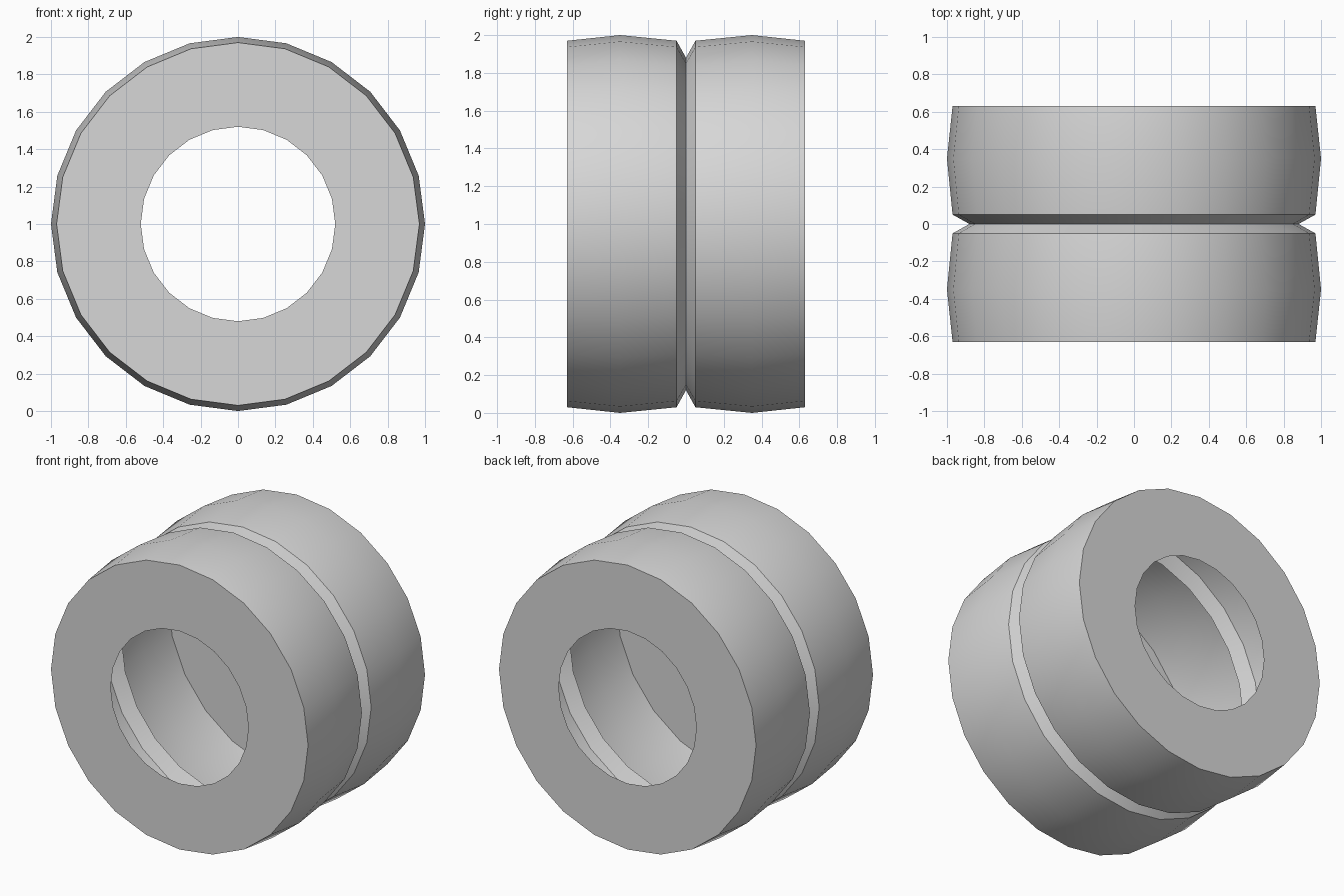
import bpy, bmesh, math
from mathutils import Vector

default_cube = bpy.data.objects.get("Cube")
if default_cube:
    bpy.data.objects.remove(default_cube, do_unlink=True)

SIDES = 24
CENTRE = Vector((0, 0, 1))

grey = bpy.data.materials.new("light_grey")
grey.use_nodes = True
colour = (0.68, 0.68, 0.68, 1)
grey.diffuse_color = colour
grey.node_tree.nodes["Principled BSDF"].inputs["Base Color"].default_value = colour

# Half of the thin shell outline (y, radius): hole rim, end edge, tread crown, groove lip
half = [(0.63, 0.52), (0.63, 0.97), (0.35, 1.0), (0.05, 0.97)]
groove_bottom = (0.0, 0.88)
profile = [(-y, r) for y, r in half] + [groove_bottom] + half[::-1]

# Double wheel: the outline spun around the y axis, hollow inside with open holes
bm = bmesh.new()
points = [bm.verts.new(CENTRE + Vector((0, y, r))) for y, r in profile]
edges = [bm.edges.new(pair) for pair in zip(points, points[1:])]
bmesh.ops.spin(bm, geom=points + edges, cent=CENTRE, axis=(0, 1, 0),
               angle=math.tau, steps=SIDES, use_merge=True)
bmesh.ops.remove_doubles(bm, verts=bm.verts, dist=0.0005)
bmesh.ops.recalc_face_normals(bm, faces=bm.faces)

# Make the shell face outwards
crown = max(bm.faces, key=lambda f: f.calc_center_median().z)
if crown.normal.z < 0:
    bmesh.ops.reverse_faces(bm, faces=bm.faces)

mesh = bpy.data.meshes.new("double_wheel")
bm.to_mesh(mesh)
bm.free()
mesh.materials.append(grey)
wheel = bpy.data.objects.new("double_wheel", mesh)
bpy.context.collection.objects.link(wheel)

# Smooth around the tread, crisp at the ends and groove
bpy.ops.object.select_all(action='DESELECT')
wheel.select_set(True)
bpy.context.view_layer.objects.active = wheel
bpy.ops.object.shade_smooth_by_angle(angle=math.radians(30))
